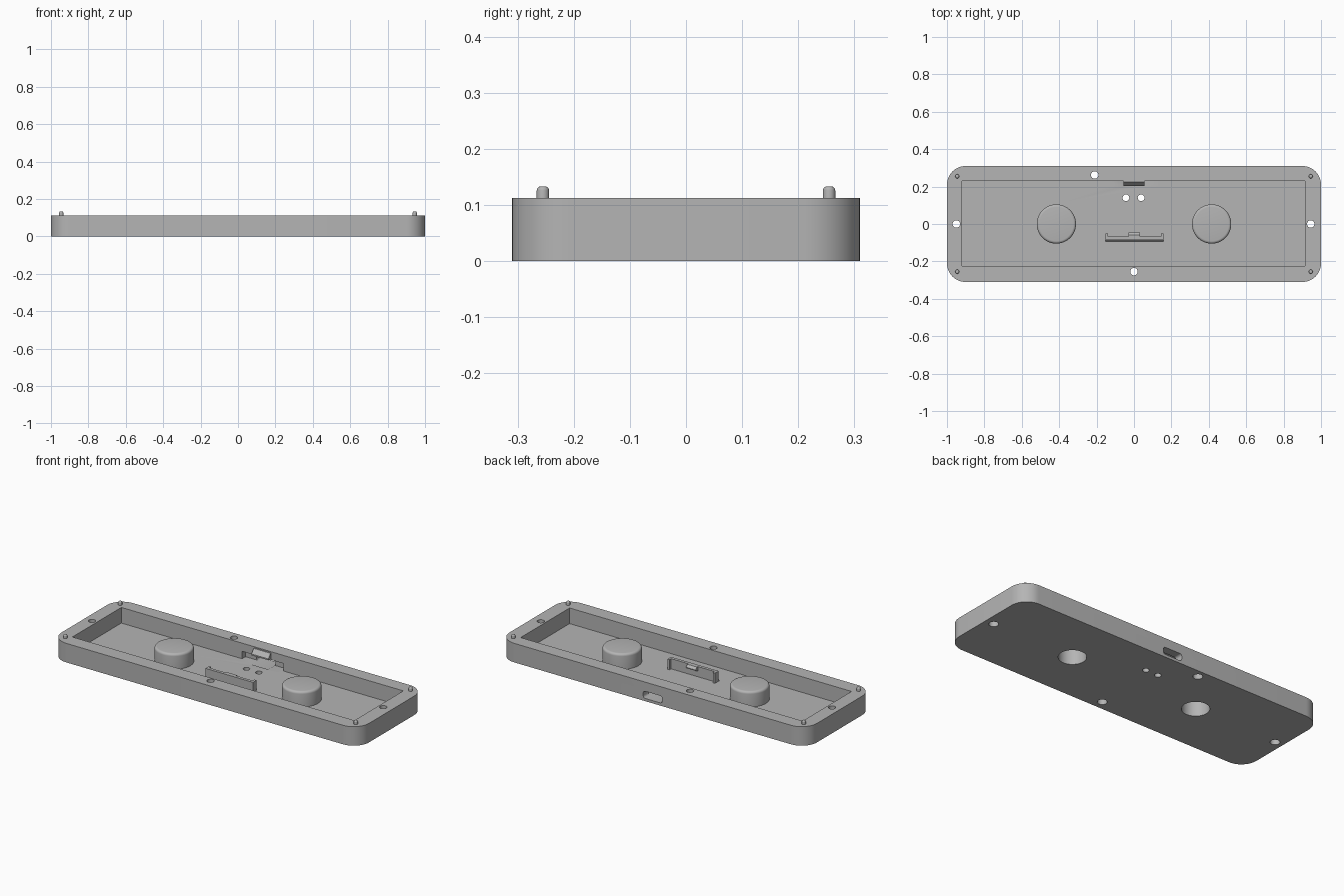
import bpy, bmesh, math
from mathutils import Matrix, Vector

if "Cube" in bpy.data.objects:
    bpy.data.objects.remove(bpy.data.objects["Cube"], do_unlink=True)

grey = bpy.data.materials.new("plain grey")
grey.use_nodes = True
COLOUR = (0.46, 0.46, 0.46, 1)
grey.diffuse_color = COLOUR
grey.node_tree.nodes["Principled BSDF"].inputs["Base Color"].default_value = COLOUR

TOP, FLOOR = 0.112, 0.02


def finish(name, bm):
    bmesh.ops.recalc_face_normals(bm, faces=bm.faces[:])
    mesh = bpy.data.meshes.new(name)
    bm.to_mesh(mesh)
    bm.free()
    mesh.materials.append(grey)
    obj = bpy.data.objects.new(name, mesh)
    bpy.context.collection.objects.link(obj)
    return obj


def box(name, x, y, z, round_axis=None, radius=0.0, segments=8):
    """Box from ranges; edges parallel to round_axis can be rounded."""
    bm = bmesh.new()
    bmesh.ops.create_cube(bm, size=1)
    for v in bm.verts:
        v.co = Vector([(r[0] + r[1]) / 2 + c * (r[1] - r[0]) for c, r in zip(v.co, (x, y, z))])
    if round_axis is not None:
        edges = [e for e in bm.edges
                 if abs((e.verts[0].co - e.verts[1].co).normalized()[round_axis]) > 0.9]
        bmesh.ops.bevel(bm, geom=edges, offset=radius, segments=segments,
                        profile=0.5, affect='EDGES')
    return finish(name, bm)


def cylinder(name, x, y, r, z0, z1, sides=32, fillet=0.0):
    """Upright cylinder, optionally with a rounded top rim."""
    bm = bmesh.new()
    bmesh.ops.create_cone(bm, cap_ends=True, segments=sides, radius1=r, radius2=r, depth=z1 - z0,
                          matrix=Matrix.Translation((x, y, (z0 + z1) / 2)))
    if fillet:
        rim = [e for e in bm.edges if all(v.co.z > z1 - 1e-4 for v in e.verts)]
        bmesh.ops.bevel(bm, geom=rim, offset=fillet, segments=5, profile=0.5, affect='EDGES')
    return finish(name, bm)


def prism(name, profile, x0, x1, inset=0.0):
    """Extrude a (y, z) profile along x."""
    bm = bmesh.new()
    face = bm.faces.new([bm.verts.new((x0, y, z)) for y, z in profile])
    out = bmesh.ops.extrude_face_region(bm, geom=[face])
    bmesh.ops.translate(bm, vec=(x1 - x0, 0, 0),
                        verts=[g for g in out["geom"] if isinstance(g, bmesh.types.BMVert)])
    return finish(name, bm)


def combine(target, tools, operation):
    """Apply boolean tools to the target, then drop the tools."""
    for tool in tools:
        mod = target.modifiers.new("bool", 'BOOLEAN')
        mod.operation, mod.object, mod.solver = operation, tool, 'EXACT'
        bpy.context.view_layer.objects.active = target
        bpy.ops.object.modifier_apply(modifier=mod.name)
        bpy.data.objects.remove(tool, do_unlink=True)


def smooth(obj):
    bpy.ops.object.select_all(action='DESELECT')
    obj.select_set(True)
    bpy.context.view_layer.objects.active = obj
    bpy.ops.object.shade_smooth_by_angle(angle=math.radians(35))


# Tray with rounded corners and a rectangular pocket
tray = box("tray", (-1, 1), (-0.31, 0.31), (0, TOP), round_axis=2, radius=0.1, segments=12)
pocket = box("pocket_cutter", (-0.92, 0.915), (-0.225, 0.23), (FLOOR, 0.2))
combine(tray, [pocket], 'DIFFERENCE')

# Hollow round bosses
bosses = [cylinder("boss", x, 0, 0.105, FLOOR - 0.01, 0.11, 48, 0.014) for x in (-0.415, 0.415)]
combine(tray, bosses, 'UNION')
cuts = [cylinder("boss_cutter", x, 0, 0.074, -0.05, 0.088, 40) for x in (-0.415, 0.415)]

# Rim screw holes, wider below, and two small floor holes
for x, y in ((-0.21, 0.262), (-0.95, 0), (0.945, 0), (0, -0.255)):
    cuts.append(cylinder("screw_cutter", x, y, 0.02, -0.05, 0.2, 24))
    cuts.append(cylinder("counterbore_cutter", x, y, 0.026, -0.05, 0.06, 24))
for x in (-0.043, 0.038):
    cuts.append(cylinder("floor_hole_cutter", x, 0.14, 0.018, -0.05, 0.06, 24))

# Port slot through the back wall and the board recess behind it
cuts.append(box("recess_cutter", (-0.135, 0.135), (0.2, 0.262), (FLOOR, 0.064)))
cuts.append(box("port_cutter", (-0.062, 0.062), (0.2, 0.4), (0.016, 0.058),
                round_axis=1, radius=0.014, segments=4))
combine(tray, cuts, 'DIFFERENCE')
smooth(tray)

# Locating pegs at the corners
for x in (-0.945, 0.945):
    for y in (-0.255, 0.255):
        side = ("left" if x > 0 else "right") + ("_front" if y < 0 else "_back")
        smooth(cylinder(side + "_peg", x, y, 0.011, TOP - 0.01, 0.133, 20, 0.007))

# Snap hook on the back wall, above the port
prism("back_hook", [(0.235, 0.105), (0.224, 0.105), (0.203, 0.08), (0.203, 0.072), (0.235, 0.066)],
      -0.055, 0.055)

# Board retainer: wall with sloped foot, end posts and a middle hook
z = 0.08
prism("retainer_wall", [(-0.095, FLOOR - 0.002), (-0.086, FLOOR + 0.009), (-0.086, z),
                        (-0.068, z), (-0.068, FLOOR - 0.002)], -0.152, 0.158)
for x, name in ((-0.152, "right_post"), (0.144, "left_post")):
    box("retainer_" + name, (x, x + 0.014), (-0.07, -0.052), (FLOOR - 0.002, z))
prism("retainer_hook", [(-0.07, z), (-0.06, z), (-0.046, z - 0.012), (-0.046, z - 0.017),
                        (-0.07, z - 0.026)], -0.03, 0.033)
